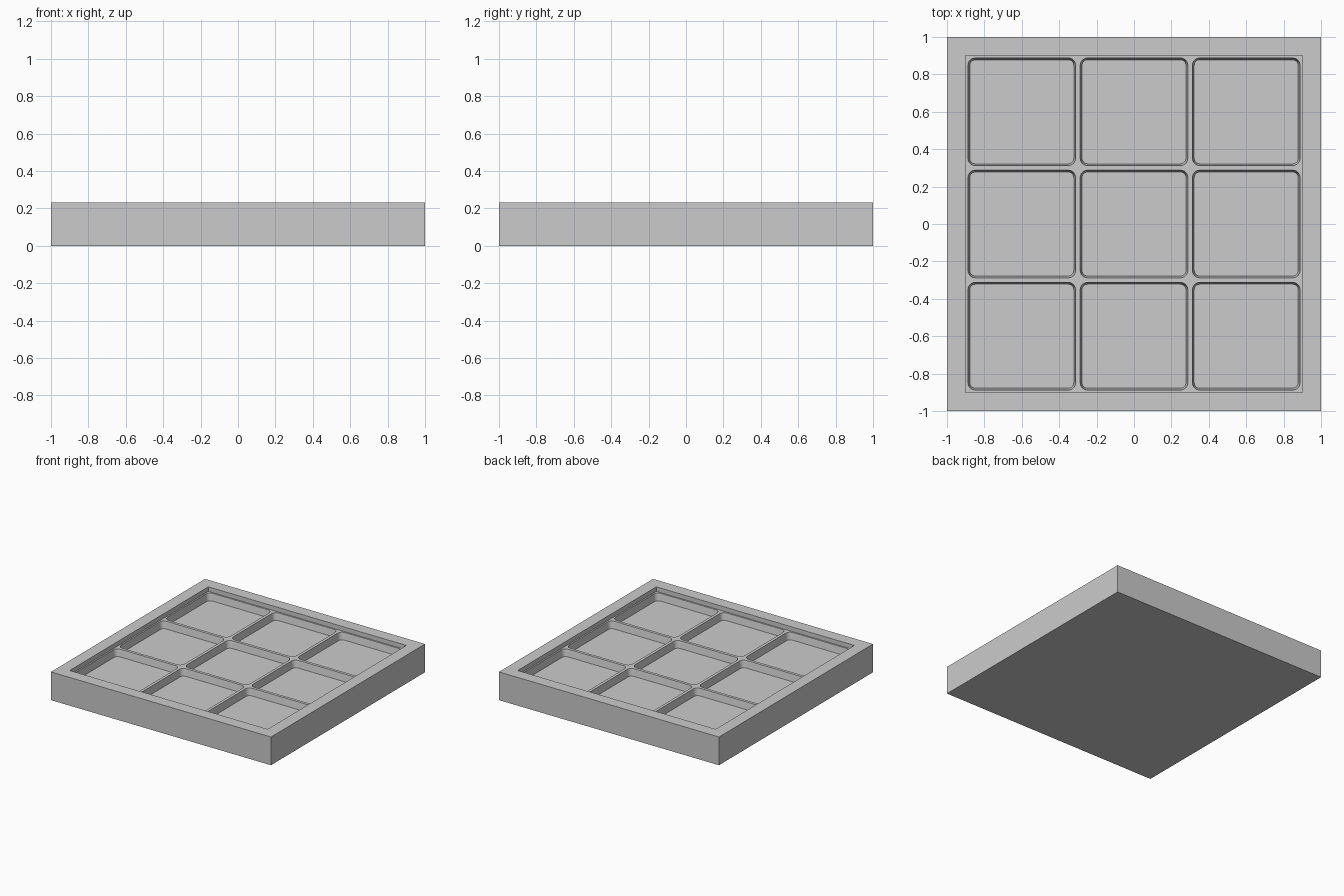
import bpy, bmesh, math

if "Cube" in bpy.data.objects:
    bpy.data.objects.remove(bpy.data.objects["Cube"])

SIZE, HEIGHT = 2.0, 0.232
RECESS_HALF, RECESS_Z = 0.9, 0.195
PITCH, FLOOR_Z = 0.6, 0.137


def finish(bm, name):
    bmesh.ops.recalc_face_normals(bm, faces=bm.faces)
    me = bpy.data.meshes.new(name)
    bm.to_mesh(me)
    bm.free()
    ob = bpy.data.objects.new(name, me)
    bpy.context.collection.objects.link(ob)
    return ob


def rounded_square(half, r, steps=6):
    pts = []
    for k, (sx, sy) in enumerate([(1, 1), (-1, 1), (-1, -1), (1, -1)]):
        for i in range(steps + 1):
            a = math.pi / 2 * (k + i / steps)
            pts.append((sx * (half - r) + r * math.cos(a),
                        sy * (half - r) + r * math.sin(a)))
    return pts


def add_loft(bm, cx, cy, rings):
    """Stack rounded squares (half, radius, z) into a closed solid."""
    loops = [[bm.verts.new((cx + x, cy + y, z)) for x, y in rounded_square(h, r)]
             for h, r, z in rings]
    n = len(loops[0])
    for a, b in zip(loops, loops[1:]):
        for i in range(n):
            j = (i + 1) % n
            bm.faces.new((a[i], a[j], b[j], b[i]))
    bm.faces.new(loops[0][::-1])
    bm.faces.new(loops[-1])


def box(name, half, z0, z1):
    bm = bmesh.new()
    bmesh.ops.create_cube(bm, size=1.0)
    for v in bm.verts:
        v.co = (v.co.x * 2 * half, v.co.y * 2 * half, z1 if v.co.z > 0 else z0)
    return finish(bm, name)


def cut(target, cutter):
    cutter.hide_render = True
    cutter.hide_viewport = False
    mod = target.modifiers.new(cutter.name, 'BOOLEAN')
    mod.operation = 'DIFFERENCE'
    mod.solver = 'EXACT'
    mod.object = cutter
    bpy.context.view_layer.objects.active = target
    bpy.ops.object.modifier_apply(modifier=mod.name)
    bpy.data.objects.remove(cutter)


# Solid square tray
tray = box("tray", SIZE / 2, 0, HEIGHT)

# Shallow square recess inside the rim
cut(tray, box("recess_cutter", RECESS_HALF, RECESS_Z, HEIGHT + 0.1))

# Nine rounded, slightly tapered pockets
bm = bmesh.new()
for i in (-1, 0, 1):
    for j in (-1, 0, 1):
        add_loft(bm, i * PITCH, j * PITCH, [
            (0.278, 0.03, FLOOR_Z),
            (0.288, 0.04, RECESS_Z),
            (0.288, 0.04, HEIGHT + 0.1)])
cut(tray, finish(bm, "pocket_cutter"))
